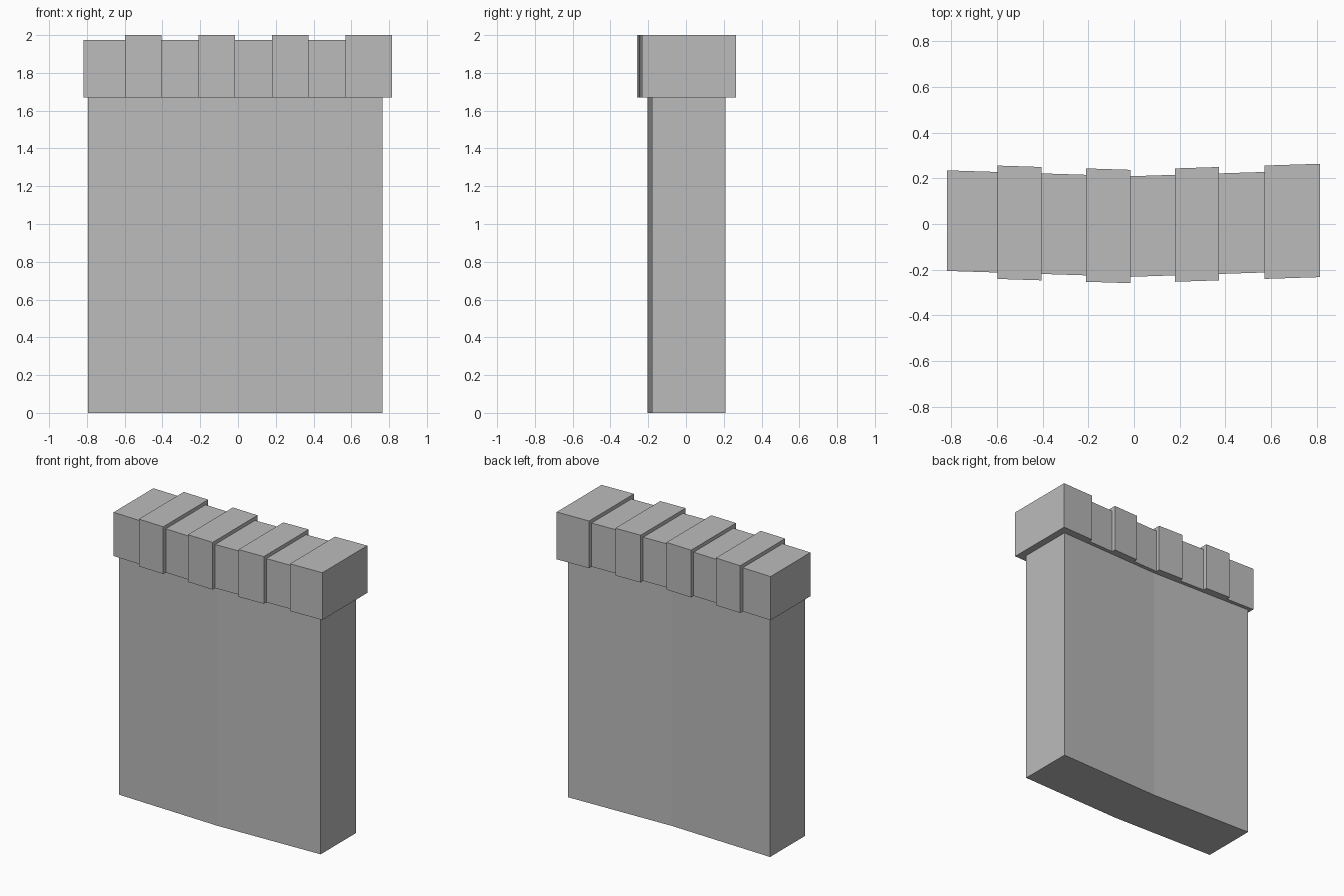
import bpy
import bmesh

cube = bpy.data.objects.get("Cube")
if cube:
    bpy.data.objects.remove(cube, do_unlink=True)

stone = bpy.data.materials.new("grey stone")
stone.use_nodes = True
grey = (0.5, 0.5, 0.5, 1)
stone.diffuse_color = grey
stone.node_tree.nodes["Principled BSDF"].inputs["Base Color"].default_value = grey

BEND = -0.015


def centre_y(x):
    """Shallow bend that the whole wall follows."""
    return -0.011 + 0.032 * abs(x - BEND)


def bent_prism(name, xs, half_depth, z0, z1):
    """Closed prism whose plan follows the bend through the given x stations."""
    front = [(x, centre_y(x) - half_depth, z0) for x in xs]
    back = [(x, centre_y(x) + half_depth, z0) for x in reversed(xs)]
    bm = bmesh.new()
    base = bm.faces.new([bm.verts.new(p) for p in front + back])
    top = bmesh.ops.extrude_face_region(bm, geom=[base])["geom"]
    bmesh.ops.translate(bm, vec=(0, 0, z1 - z0),
                        verts=[g for g in top if isinstance(g, bmesh.types.BMVert)])
    bmesh.ops.recalc_face_normals(bm, faces=bm.faces)
    mesh = bpy.data.meshes.new(name)
    bm.to_mesh(mesh)
    bm.free()
    mesh.materials.append(stone)
    bpy.context.collection.objects.link(bpy.data.objects.new(name, mesh))


# Main wall
bent_prism("wall", [-0.795, BEND, 0.765], 0.194, 0, 1.67)

# Capping stones: low and tall blocks alternate along the top
joints = [-0.818, -0.598, -0.405, -0.21, BEND, 0.18, 0.372, 0.57, 0.815]
for i, ends in enumerate(zip(joints, joints[1:])):
    if i % 2:
        bent_prism(f"tall_cap_{i // 2 + 1}", ends, 0.248, 1.67, 2.0)
    else:
        bent_prism(f"low_cap_{i // 2 + 1}", ends, 0.22, 1.67, 1.975)
